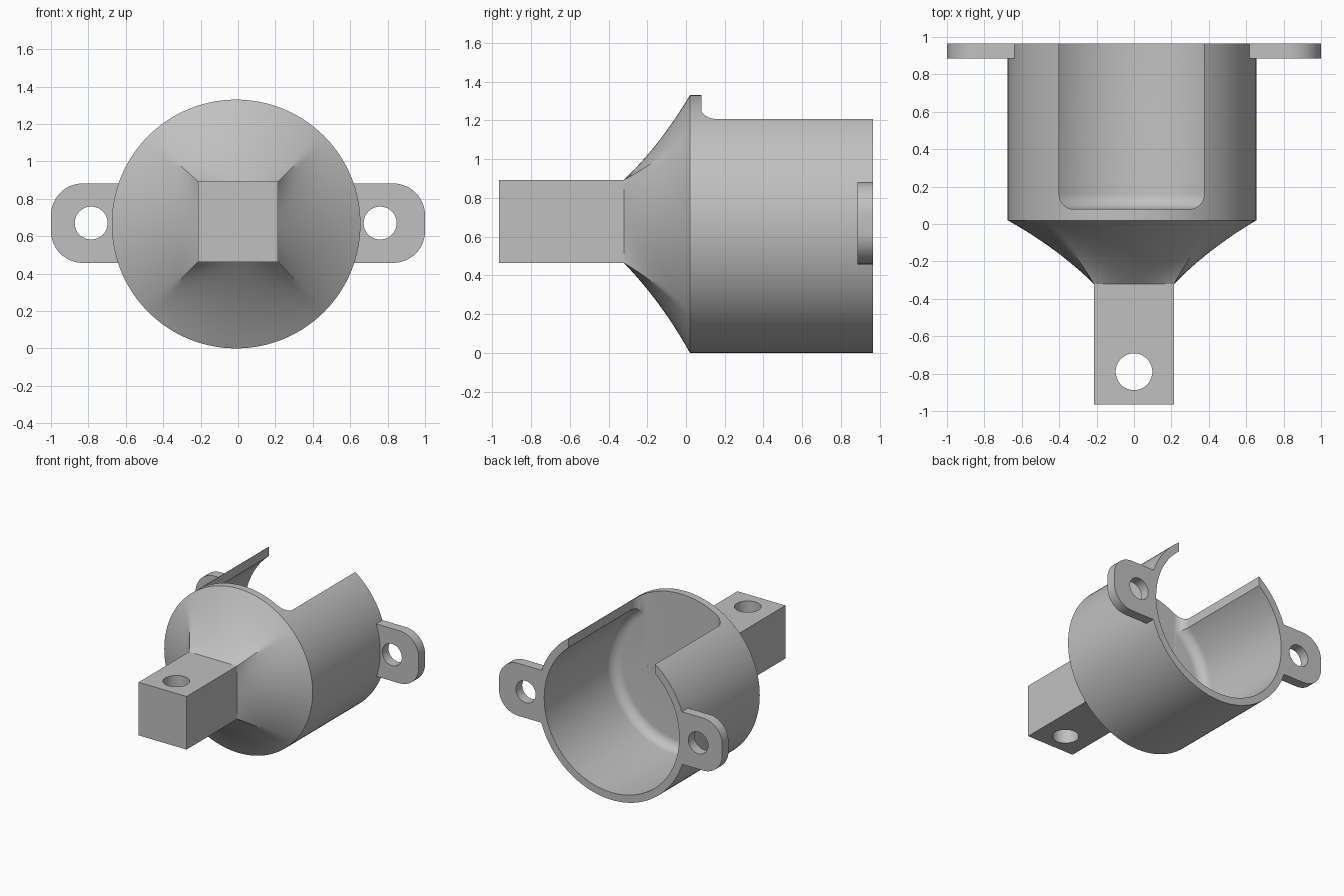
import bpy, bmesh
from math import sin, cos, pi, radians
from mathutils import Vector

cube = bpy.data.objects.get("Cube")
if cube:
    bpy.data.objects.remove(cube)

grey = bpy.data.materials.new("plain grey")
grey.use_nodes = True
colour = (0.53, 0.53, 0.53, 1)
grey.diffuse_color = colour
grey.node_tree.nodes["Principled BSDF"].inputs["Base Color"].default_value = colour

CX, CZ, R, RI = -0.01, 0.665, 0.665, 0.605   # cup axis and radii
BZ, HALF = 0.678, 0.215                      # shank centre height and half width
NECK, RIM, FLOOR, BACK = -0.32, 0.02, 0.08, 0.965
N = 128


def loft(name, rings):
    """Skin equal-length rings of points and cap both ends."""
    bm = bmesh.new()
    rows = [[bm.verts.new(p) for p in ring] for ring in rings]
    for a, b in zip(rows, rows[1:]):
        n = len(a)
        for i in range(n):
            j = (i + 1) % n
            bm.faces.new((a[i], a[j], b[j], b[i]))
    bm.faces.new(rows[0])
    bm.faces.new(rows[-1])
    bmesh.ops.recalc_face_normals(bm, faces=bm.faces)
    mesh = bpy.data.meshes.new(name)
    bm.to_mesh(mesh)
    bm.free()
    mesh.materials.append(grey)
    obj = bpy.data.objects.new(name, mesh)
    bpy.context.collection.objects.link(obj)
    return obj


def circle(x, z, r, y, n=N):
    return [Vector((x + r * cos(2 * pi * i / n), y, z + r * sin(2 * pi * i / n)))
            for i in range(n)]


def rounded(x0, x1, v0, v1, radii, place, steps=12):
    """Rectangle outline with a radius per corner, counter-clockwise from low-low."""
    pts = []
    corners = [(x0, v0, 1, 1), (x1, v0, -1, 1), (x1, v1, -1, -1), (x0, v1, 1, -1)]
    for k, ((x, v, sx, sv), r) in enumerate(zip(corners, radii)):
        if r == 0:
            pts.append(place(x, v))
            continue
        for i in range(steps + 1):
            a = pi + k * pi / 2 + i * pi / 2 / steps
            pts.append(place(x + sx * r + r * cos(a), v + sv * r + r * sin(a)))
    return pts


def cut(obj, cutter):
    cutter.hide_render = True
    mod = obj.modifiers.new("cut", "BOOLEAN")
    mod.operation, mod.solver, mod.object = "DIFFERENCE", "EXACT", cutter
    bpy.context.view_layer.objects.active = obj
    bpy.ops.object.modifier_apply(modifier=mod.name)


def finish(obj):
    bpy.ops.object.select_all(action="DESELECT")
    obj.select_set(True)
    bpy.context.view_layer.objects.active = obj
    bpy.ops.object.shade_smooth_by_angle(angle=radians(30))


# Cup body: square neck flaring to a round rim, then a straight barrel
square, control = [], []
rim = circle(CX, CZ, R, RIM)
for i in range(N):
    c, s = cos(2 * pi * i / N), sin(2 * pi * i / N)
    k = HALF / max(abs(c), abs(s))
    square.append(Vector((k * c, NECK, BZ + k * s)))
for p, q in zip(square, rim):
    m = p.lerp(q, 0.42)
    m.y = -0.13
    control.append(m)
rings = []
for i in range(17):
    t = i / 16
    rings.append([p.lerp(m, t).lerp(m.lerp(q, t), t)
                  for p, m, q in zip(square, control, rim)])
rings.append(circle(CX, CZ, R, BACK))
body = loft("cup_body", rings)

# Cavity cutter with a filleted floor
F = 0.08
fillet = [(RI - F + F * sin(a), FLOOR + F - F * cos(a))
          for a in [i * pi / 16 for i in range(9)]]
cavity = loft("cavity_cutter",
              [circle(CX, CZ, r, y) for r, y in fillet] + [circle(CX, CZ, RI, 1.2)])

# Top slot cutter, rounded at its front corners
slot = loft("slot_cutter",
            [rounded(-0.4, 0.375, FLOOR - 0.001, 1.3, (F, F, 0, 0),
                     lambda x, y, z=z: Vector((x, y, z))) for z in (CZ, 1.6)])
cut(body, cavity)
cut(body, slot)
finish(body)
helpers = [cavity, slot]

# Square shank with a vertical pin hole
shank = loft("square_shank",
             [rounded(-HALF, HALF, BZ - HALF, BZ + HALF, (0, 0, 0, 0),
                      lambda x, z, y=y: Vector((x, y, z))) for y in (-BACK, NECK + 0.01)])
pin = loft("pin_cutter", [[Vector((p.x, p.z, z)) for p in circle(0, -0.79, 0.098, 0, 64)]
                          for z in (0, 1.4)])
cut(shank, pin)
finish(shank)
helpers.append(pin)

# Mounting ears with bolt holes, trimmed to the cavity
for side, name, hole in ((-1, "right_ear", -0.785), (1, "left_ear", 0.76)):
    x0, x1 = sorted((side * 0.5, side * 1.0))
    r = 0.17
    radii = (0, r, r, 0) if side > 0 else (r, 0, 0, r)
    ear = loft(name, [rounded(x0, x1, 0.457, 0.882, radii,
                              lambda x, z, y=y: Vector((x, y, z))) for y in (0.885, BACK)])
    bolt = loft("bolt_cutter", [circle(hole, 0.67, 0.088, y, 64) for y in (0.7, 1.2)])
    cut(ear, cavity)
    cut(ear, bolt)
    finish(ear)
    helpers.append(bolt)

for h in helpers:
    bpy.data.objects.remove(h)
